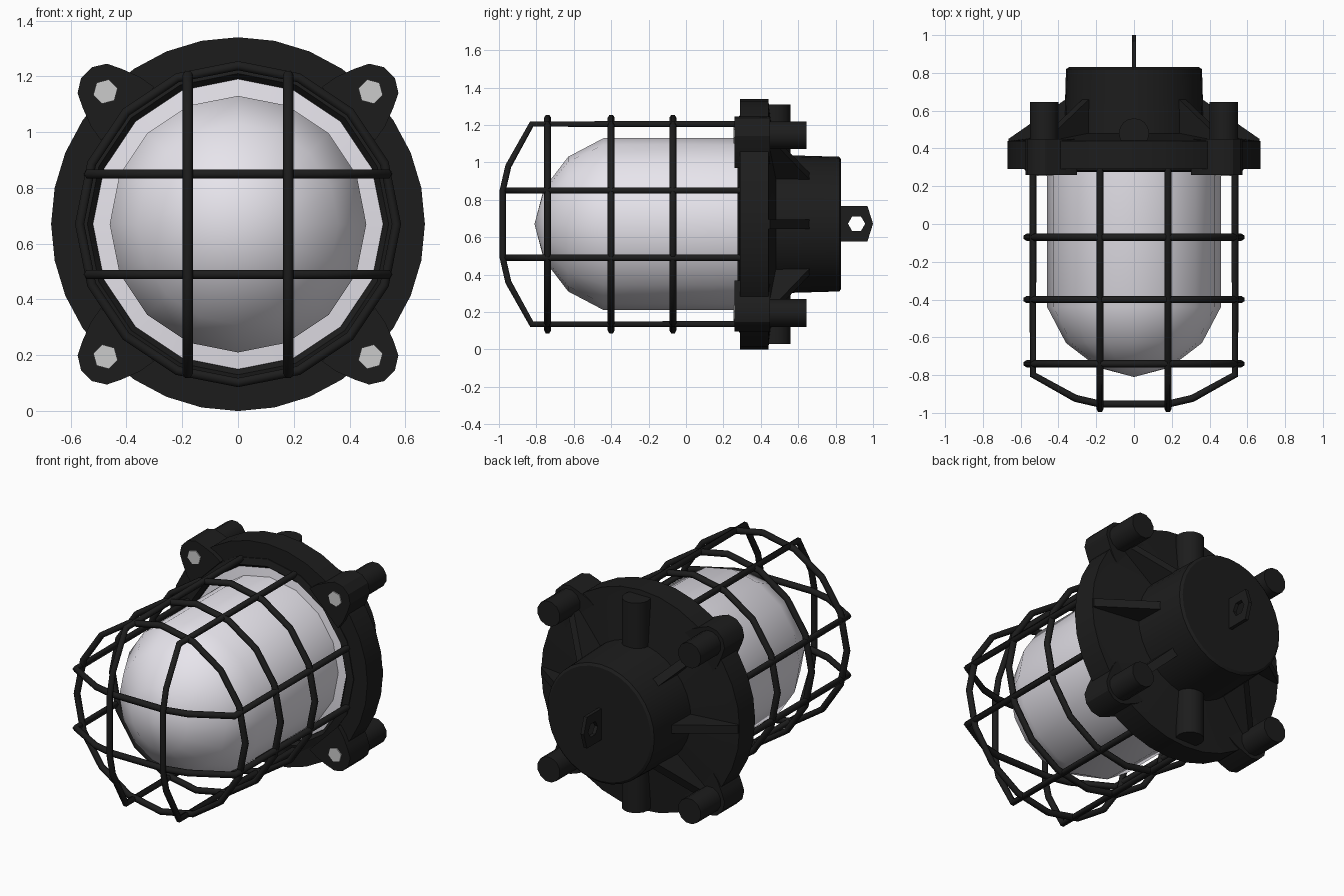
import bpy, bmesh, math
from mathutils import Vector, Matrix

if "Cube" in bpy.data.objects:
    bpy.data.objects.remove(bpy.data.objects["Cube"])

CZ = 0.67  # height of the lamp axis, which runs along y


def material(name, col):
    m = bpy.data.materials.new(name)
    m.diffuse_color = (*col, 1)
    m.use_nodes = True
    m.node_tree.nodes["Principled BSDF"].inputs["Base Color"].default_value = m.diffuse_color
    return m


BLACK = material("black_paint", (0.012, 0.012, 0.012))
GLASS = material("frosted_glass", (0.80, 0.78, 0.84))
STEEL = material("steel", (0.6, 0.6, 0.59))


def finish(name, bm, mat, angle=32):
    bmesh.ops.remove_doubles(bm, verts=bm.verts, dist=1e-5)
    bmesh.ops.recalc_face_normals(bm, faces=bm.faces)
    me = bpy.data.meshes.new(name)
    bm.to_mesh(me)
    bm.free()
    me.shade_smooth()
    me.set_sharp_from_angle(angle=math.radians(angle))
    me.materials.append(mat)
    ob = bpy.data.objects.new(name, me)
    bpy.context.collection.objects.link(ob)
    return ob


def lathe(name, profile, n, mat):
    """Revolve (radius, y) points about the lamp axis."""
    bm = bmesh.new()
    vs = [bm.verts.new((r, y, CZ)) for r, y in profile]
    es = [bm.edges.new(p) for p in zip(vs, vs[1:])]
    bmesh.ops.spin(bm, geom=vs + es, cent=(0, 0, CZ), axis=(0, 1, 0),
                   angle=math.tau, steps=n, use_duplicate=False)
    return finish(name, bm, mat)


def prism(name, pts, vec, mat, matrix=Matrix()):
    """Extrude a planar outline along vec."""
    bm = bmesh.new()
    f = bm.faces.new([bm.verts.new(p) for p in pts])
    g = bmesh.ops.extrude_face_region(bm, geom=[f], use_keep_orig=True)
    bmesh.ops.translate(bm, vec=vec,
                        verts=[v for v in g["geom"] if isinstance(v, bmesh.types.BMVert)])
    bm.transform(matrix)
    return finish(name, bm, mat)


def rod(name, pts, cyclic=False, radius=0.019):
    cu = bpy.data.curves.new(name, "CURVE")
    cu.dimensions = "3D"
    cu.bevel_depth = radius
    cu.bevel_resolution = 1
    cu.use_fill_caps = True
    s = cu.splines.new("POLY")
    s.points.add(len(pts) - 1)
    for p, c in zip(s.points, pts):
        p.co = (*c, 1)
    s.use_cyclic_u = cyclic
    cu.materials.append(BLACK)
    ob = bpy.data.objects.new(name, cu)
    bpy.context.collection.objects.link(ob)
    bpy.ops.object.select_all(action="DESELECT")
    ob.select_set(True)
    bpy.context.view_layer.objects.active = ob
    bpy.ops.object.convert(target="MESH")


def around(deg):
    """Turn local +x to an angle round the lamp axis."""
    return Matrix.Translation((0, 0, CZ)) @ Matrix.Rotation(-math.radians(deg), 4, "Y")


def circle(r, y, n, cx=0.0, phase=0.0):
    return [(cx + r * math.cos(phase + math.tau * i / n), y,
             r * math.sin(phase + math.tau * i / n)) for i in range(n)]


# Flange with the stepped rear housing
lathe("housing", [(0, 0.36), (0.57, 0.36), (0.57, 0.29), (0.67, 0.29), (0.67, 0.44),
                  (0.62, 0.445), (0.37, 0.48), (0.36, 0.82), (0.345, 0.83), (0, 0.83)], 32, BLACK)
lathe("clamp_ring", [(0.58, 0.34), (0.58, 0.285), (0.54, 0.275), (0.52, 0.30), (0.52, 0.35)],
      16, BLACK)

# Glass dome with its seating rim
lathe("glass_dome", [(0.54, 0.32), (0.46, 0.31), (0.46, -0.44), (0.36, -0.63),
                     (0.19, -0.76), (0, -0.81)], 16, GLASS)

# Corner lugs, screw bosses and bolts
for i, a in enumerate((45, 135, 225, 315)):
    m = around(a)
    tip = [(0.672 + 0.1 * math.cos(t), 0.26, 0.1 * math.sin(t))
           for t in (math.radians(d) for d in range(-80, 81, 32))]
    lug = [(0.56, 0.26, -0.135), (0.62, 0.26, -0.125)] + tip + \
          [(0.62, 0.26, 0.125), (0.56, 0.26, 0.135)]
    prism(f"lug_{i}", lug, (0, 0.19, 0), BLACK, m)
    prism(f"boss_{i}", circle(0.077, 0.43, 12, 0.672), (0, 0.215, 0), BLACK, m)
    prism(f"bolt_{i}", circle(0.045, 0.254, 6, 0.672), (0, 0.03, 0), STEEL, m)

# Sloping ribs behind the flange
for a in (0, 45, 135, 180, 225, 315):
    end = (0.665, 0.45) if a % 90 == 0 else (0.62, 0.485)
    prism(f"rib_{a}", [(0.34, 0.44, -0.025), (0.34, 0.675, -0.025),
                       (*end, -0.025), (end[0], 0.43, -0.025)], (0, 0, 0.05), BLACK, around(a))

# Cable entries, top and bottom
for name, a in (("top", 90), ("bottom", 270)):
    pts = [(0.3, 0.48 + 0.08 * math.cos(t), 0.08 * math.sin(t))
           for t in (math.tau * k / 16 for k in range(16))]
    prism(f"cable_entry_{name}", pts, (0.34, 0, 0), BLACK, around(a))

# Hanging eye: a hexagonal hole in a thin plate, as a strip between two loops
bm = bmesh.new()
outer = [(1.0, 0.672), (0.97, 0.767), (0.82, 0.767), (0.80, 0.672), (0.82, 0.577), (0.97, 0.577)]
inner = [(0.912 + 0.046 * math.cos(k * math.pi / 3), 0.672 + 0.046 * math.sin(k * math.pi / 3))
         for k in range(6)]
rows = [[bm.verts.new((x, y, z)) for y, z in loop]
        for x, loop in ((-0.011, outer), (0.011, outer), (0.011, inner), (-0.011, inner))]
for r in range(4):
    p, q = rows[r], rows[(r + 1) % 4]
    for k in range(6):
        bm.faces.new((p[k], p[(k + 1) % 6], q[(k + 1) % 6], q[k]))
finish("hanging_eye", bm, BLACK)

# Guard cage: crossing arches
def arch(front):
    half = [(0.535, 0.33), (0.535, front + 0.155), (0.31, front + 0.03), (0.18, front)]
    return half + [(-u, y) for u, y in reversed(half)]


for side, s in (("a", -0.18), ("b", 0.18)):
    rod(f"upright_arch_{side}", [(s, y, CZ + u) for u, y in arch(-0.98)])
    rod(f"level_arch_{side}", [(u, y, CZ + s) for u, y in arch(-0.953)])

# Guard cage: hoops
for i, y in enumerate((-0.74, -0.40, -0.07)):
    rod(f"hoop_{i}", [Vector(p) + Vector((0, 0, CZ)) for p in circle(0.568, y, 16)], True)
